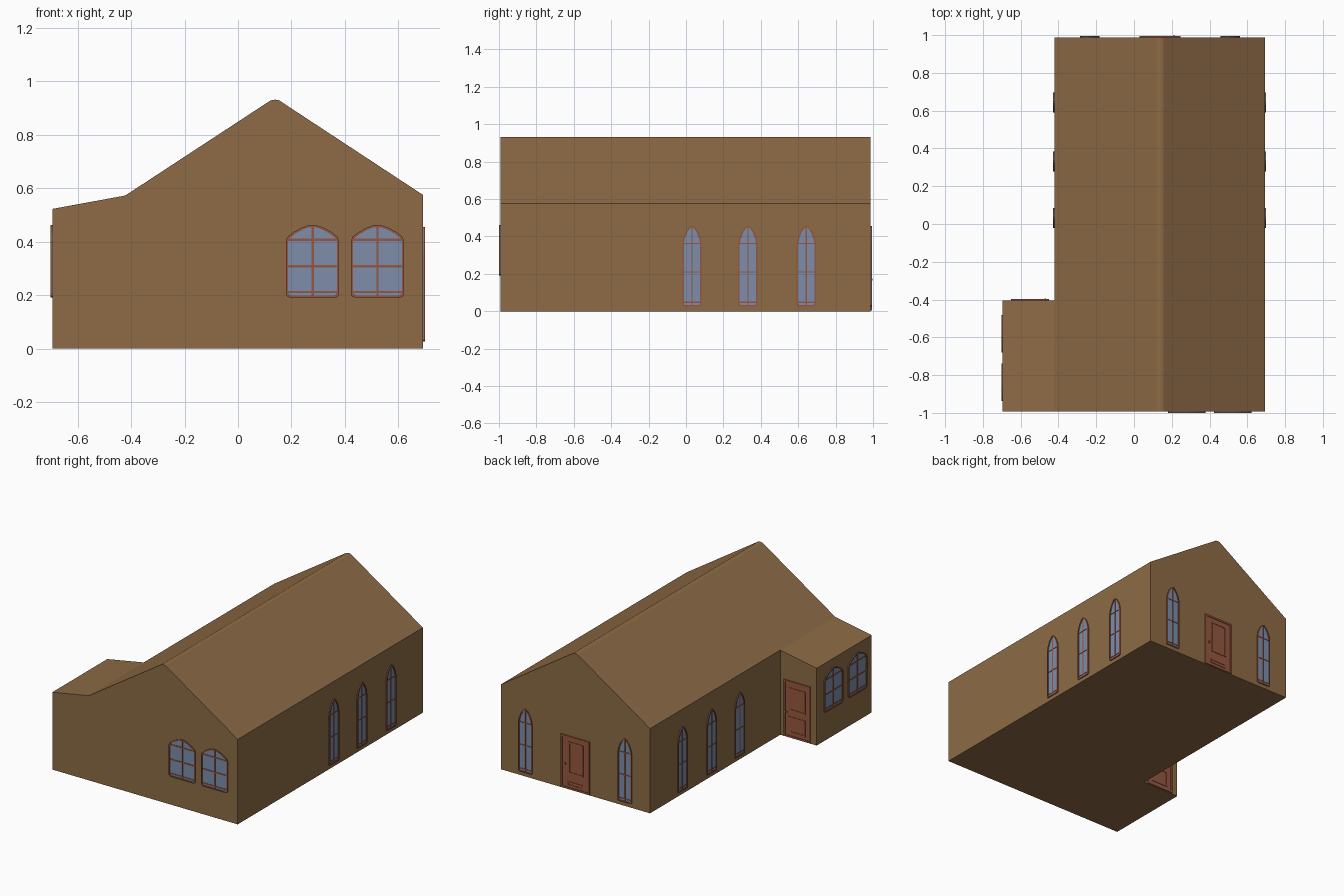
import bpy, bmesh, math
from mathutils import Vector

if "Cube" in bpy.data.objects:
    bpy.data.objects.remove(bpy.data.objects["Cube"])


def material(name, rgb):
    m = bpy.data.materials.new(name)
    m.diffuse_color = (*rgb, 1.0)
    m.use_nodes = True
    m.node_tree.nodes["Principled BSDF"].inputs["Base Color"].default_value = m.diffuse_color
    return m


WALL = material("tan wall", (0.266, 0.146, 0.060))
WOOD = material("red brown wood", (0.300, 0.096, 0.049))
GLASS = material("blue glass", (0.207, 0.270, 0.410))
Z = Vector((0, 0, 1))


def finish(bm, name, mats):
    bmesh.ops.recalc_face_normals(bm, faces=bm.faces)
    me = bpy.data.meshes.new(name)
    bm.to_mesh(me)
    bm.free()
    for m in mats:
        me.materials.append(m)
    ob = bpy.data.objects.new(name, me)
    bpy.context.collection.objects.link(ob)
    return ob


class Plane:
    """A wall plane: u runs right, z up, d out of the wall."""
    def __init__(self, origin, normal):
        self.o, self.n = Vector(origin), Vector(normal)
        self.u = Z.cross(self.n)

    def at(self, u, z, d):
        return self.o + self.u * u + Z * z + self.n * d


def prism(bm, pl, pts, d, mat):
    lo = [bm.verts.new(pl.at(u, z, -0.002)) for u, z in pts]
    hi = [bm.verts.new(pl.at(u, z, d)) for u, z in pts]
    faces = [bm.faces.new(lo[::-1]), bm.faces.new(hi)]
    for i in range(len(pts)):
        j = (i + 1) % len(pts)
        faces.append(bm.faces.new((lo[i], lo[j], hi[j], hi[i])))
    for f in faces:
        f.material_index = mat


def ring(bm, pl, pts, w, d, mat):
    us, zs = [p[0] for p in pts], [p[1] for p in pts]
    cu, cz = (max(us) + min(us)) / 2, (max(zs) + min(zs)) / 2
    su = 1 - 2 * w / (max(us) - min(us))
    sz = 1 - 2 * w / (max(zs) - min(zs))
    inner = [(cu + (u - cu) * su, cz + (z - cz) * sz) for u, z in pts]
    loops = [[bm.verts.new(pl.at(u, z, h)) for u, z in c]
             for c, h in ((pts, -0.002), (pts, d), (inner, d), (inner, -0.002))]
    for k in range(4):
        a, b = loops[k], loops[(k + 1) % 4]
        for i in range(len(pts)):
            j = (i + 1) % len(pts)
            bm.faces.new((a[i], a[j], b[j], b[i])).material_index = mat


def rect(u0, u1, z0, z1):
    return [(u0, z0), (u1, z0), (u1, z1), (u0, z1)]


def window(name, pl, half, bars, bar_w):
    """Arched window from the right half of its outline."""
    out = half + [(-u, z) for u, z in half[::-1]]
    w = max(u for u, z in half) - 0.003
    zs = [z for u, z in half]
    bm = bmesh.new()
    prism(bm, pl, out, 0.002, 1)
    ring(bm, pl, out, 0.008, 0.007, 0)
    b = bar_w / 2
    prism(bm, pl, rect(-b, b, min(zs) + 0.003, max(zs) - 0.003), 0.005, 0)
    for z in bars:
        prism(bm, pl, rect(-w, w, z - b, z + b), 0.0045, 0)
    return finish(bm, name, [WOOD, GLASS])


def door(name, pl, w, top, panels, knob):
    bm = bmesh.new()
    prism(bm, pl, rect(-w, w, 0.004, top), 0.003, 0)
    ring(bm, pl, rect(-w, w, 0.004, top), 0.012, 0.007, 0)
    for p in panels:
        ring(bm, pl, rect(*p), 0.010, 0.006, 0)
    # knob
    n = 10
    for r, d in ((0.005, 0.010), (0.008, 0.008)):
        prism(bm, pl, [(knob + r * math.cos(i * math.tau / n),
                        0.17 + r * math.sin(i * math.tau / n)) for i in range(n)],
              d, 0)
    return finish(bm, name, [WOOD])


# --- house shell: gabled hall with a low side wing ---
Y0, Y1, Y2 = -0.993, -0.405, 0.987
XL, XW, XR = -0.422, -0.695, 0.693
hall = [(XL, 0), (XR, 0), (XR, 0.575), (0.168, 0.920), (0.155, 0.929),
        (0.140, 0.932), (0.122, 0.929), (0.108, 0.920), (XL, 0.573)]
wing = [(XW, 0.523), (XW, 0)]
bm = bmesh.new()
front, mid = ([bm.verts.new((x, y, z)) for x, z in hall + wing] for y in (Y0, Y1))
back = [bm.verts.new((x, Y2, z)) for x, z in hall]
n = len(hall)
for a, b in ((front, mid), (mid[:n], back)):
    for i in range(len(a)):
        j = (i + 1) % len(a)
        bm.faces.new((a[i], a[j], b[j], b[i]))
bm.faces.new(front)
bm.faces.new(back)
bm.faces.new([mid[n - 1], mid[n], mid[n + 1], mid[0]])
finish(bm, "house_shell", [WALL])

# --- windows ---
WIDE = [(0.086, 0.191), (0.096, 0.196), (0.099, 0.208), (0.099, 0.405), (0.092, 0.420),
        (0.070, 0.437), (0.040, 0.453), (0.014, 0.462)]
SLIM = [(0.046, 0.026), (0.052, 0.032), (0.052, 0.360), (0.046, 0.392),
        (0.032, 0.425), (0.016, 0.447), (0.005, 0.456)]
WIDE_BARS, SLIM_BARS = (0.212, 0.308, 0.407), (0.048, 0.21, 0.362)

for i, x in enumerate((0.279, 0.522)):
    window(f"front_window_{i}", Plane((x, Y0, 0), (0, -1, 0)), WIDE, WIDE_BARS, 0.009)
for i, y in enumerate((-0.580, -0.838)):
    window(f"wing_window_{i}", Plane((XW, y, 0), (-1, 0, 0)), WIDE, WIDE_BARS, 0.009)
for i, y in enumerate((0.032, 0.331, 0.643)):
    window(f"right_window_{i}", Plane((XR, y, 0), (1, 0, 0)), SLIM, SLIM_BARS, 0.007)
    window(f"left_window_{i}", Plane((XL, y, 0), (-1, 0, 0)), SLIM, SLIM_BARS, 0.007)
for i, x in enumerate((0.510, -0.235)):
    window(f"back_window_{i}", Plane((x, Y2, 0), (0, 1, 0)), SLIM, SLIM_BARS, 0.007)

# --- doors ---
door("back_door", Plane((0.137, Y2, 0), (0, 1, 0)), 0.108, 0.363,
     [(-0.050, 0.062, 0.11, 0.325), (-0.060, 0.060, 0.025, 0.055)], -0.075)
door("wing_door", Plane((-0.550, Y1, 0), (0, 1, 0)), 0.100, 0.385,
     [(-0.062, 0.062, 0.185, 0.340), (-0.062, 0.062, 0.035, 0.145)], -0.080)
